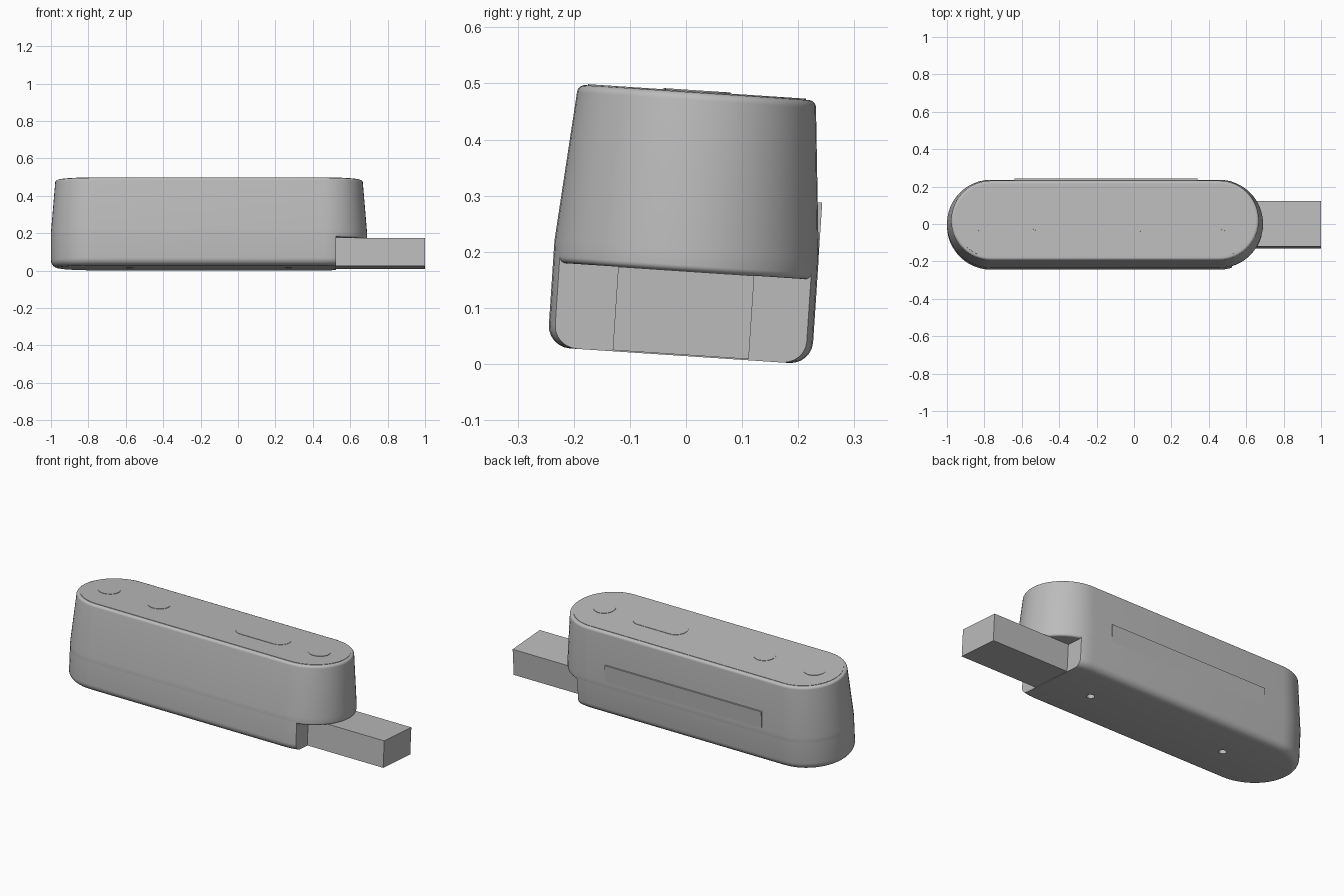
import bpy, bmesh
from math import sin, cos, pi, radians
from mathutils import Matrix

if "Cube" in bpy.data.objects:
    bpy.data.objects.remove(bpy.data.objects["Cube"], do_unlink=True)

grey = bpy.data.materials.new("light grey")
grey.use_nodes = True
GREY = (0.5, 0.5, 0.5, 1)
grey.diffuse_color = GREY
grey.node_tree.nodes["Principled BSDF"].inputs["Base Color"].default_value = GREY

TILT = Matrix.Rotation(radians(-3.8), 4, 'X')   # whole device leans slightly
CX, CY = -0.155, -0.0125                        # middle of the body
HALF = 0.609                                    # half length of the straight sides


def finish(name, bm, tilt=TILT):
    bmesh.ops.recalc_face_normals(bm, faces=bm.faces)
    mesh = bpy.data.meshes.new(name)
    bm.to_mesh(mesh)
    bm.free()
    mesh.materials.append(grey)
    ob = bpy.data.objects.new(name, mesh)
    ob.matrix_world = tilt
    bpy.context.collection.objects.link(ob)
    smooth(ob)
    return ob


def smooth(ob):
    bpy.ops.object.select_all(action='DESELECT')
    ob.select_set(True)
    bpy.context.view_layer.objects.active = ob
    bpy.ops.object.shade_smooth_by_angle(angle=radians(35))


def pill(profile, half=HALF, cx=CX, cy=CY, n=24):
    """Stack of stadium outlines; profile lists (end radius, height)."""
    bm = bmesh.new()
    rings = []
    for r, z in profile:
        ring = []
        for side in (1, -1):
            for i in range(n + 1):
                a = -pi / 2 + pi * i / n
                ring.append(bm.verts.new((cx + side * (half + r * cos(a)),
                                          cy + side * r * sin(a), z)))
        rings.append(ring)
    for low, high in zip(rings, rings[1:]):
        for i in range(len(low)):
            j = (i + 1) % len(low)
            bm.faces.new((low[i], low[j], high[j], high[i]))
    bm.faces.new(rings[0][::-1])
    bm.faces.new(rings[-1])
    # round outlines have no straight side, so join their doubled points
    bmesh.ops.remove_doubles(bm, verts=bm.verts, dist=1e-5)
    return bm


def fillet(r, z, size, up, steps=6):
    """Quarter-round from a vertical wall to a flat top or bottom."""
    arc = [(r - size + size * cos(a), z + up * size * (sin(a) - 1))
           for a in (pi / 2 * i / steps for i in range(steps + 1))]
    return arc if up > 0 else arc[::-1]


def box(name, x0, x1, y0, y1, z0, z1):
    bm = bmesh.new()
    bmesh.ops.create_cube(bm, size=1)
    for v in bm.verts:
        v.co = (x0 if v.co.x < 0 else x1, y0 if v.co.y < 0 else y1,
                z0 if v.co.z < 0 else z1)
    return finish(name, bm)


# Lower body, cut flat where the connector comes out
bm = pill(fillet(0.236, 0.014, 0.04, -1) + [(0.236, 0.176)])
cut = bmesh.ops.bisect_plane(bm, geom=bm.verts[:] + bm.edges[:] + bm.faces[:],
                             plane_co=(0.525, 0, 0), plane_no=(1, 0, 0),
                             clear_outer=True)
bmesh.ops.holes_fill(bm, edges=[e for e in bm.edges if e.is_boundary])
lower = finish("lower_body", bm)

# Screw holes in the underside
for x in (-0.58, 0.27):
    bm = bmesh.new()
    bmesh.ops.create_cone(bm, cap_ends=True, segments=24, radius1=0.02, radius2=0.02,
                          depth=0.08, matrix=Matrix.Translation((x, CY, 0.014)))
    cutter = finish("hole_cutter", bm)
    cutter.hide_render = True
    mod = lower.modifiers.new("hole", 'BOOLEAN')
    mod.operation = 'DIFFERENCE'
    mod.object = cutter
    bpy.context.view_layer.objects.active = lower
    bpy.ops.object.modifier_apply(modifier=mod.name)
    bpy.data.objects.remove(cutter, do_unlink=True)
smooth(lower)

# Upper body, tapering to a softly rounded top
finish("upper_body", pill(fillet(0.236, 0.165, 0.011, -1) + [(0.236, 0.204)]
                          + fillet(0.2135, 0.484, 0.014, 1)))

# Top plate and its buttons
finish("top_plate", pill([(0.195, 0.48), (0.195, 0.486)]))
for name, x, half, r in (("left_button", 0.495, 0, 0.057),
                         ("long_button", 0.145, 0.1, 0.06),
                         ("middle_button", -0.508, 0, 0.057),
                         ("right_button", -0.82, 0, 0.057)):
    finish(name, pill([(r, 0.484), (r, 0.488)], half, x))

# Connector and the raised panel on the back
box("connector", 0.52, 1.0, -0.132, 0.111, 0.016, 0.165)
box("back_panel", -0.64, 0.34, 0.2, 0.2232, 0.2, 0.303)
